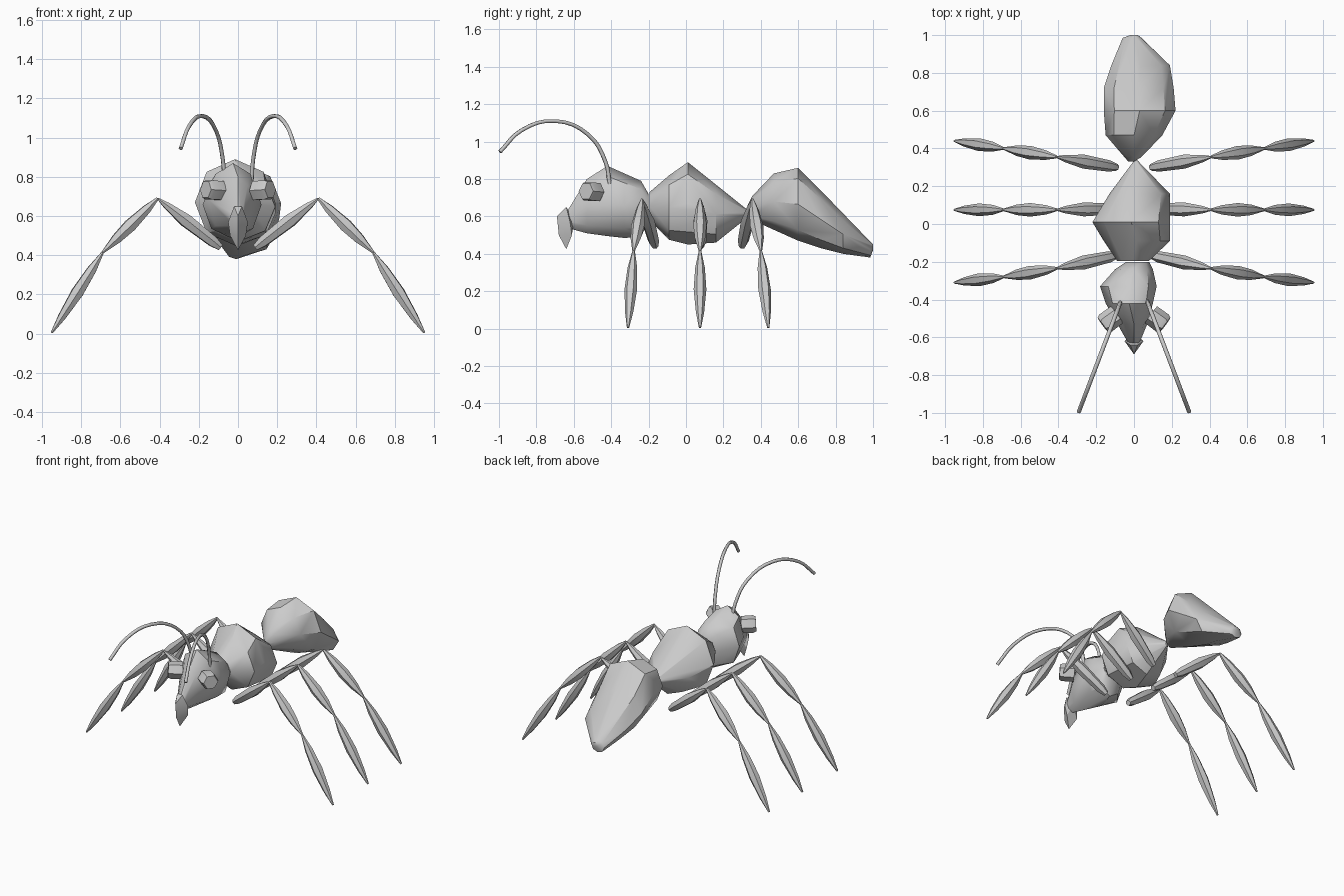
import bpy, bmesh
from math import sin, cos, pi
from mathutils import Vector

if "Cube" in bpy.data.objects:
    bpy.data.objects.remove(bpy.data.objects["Cube"])


def finish(name, pts_groups, angle=0.6):
    """One object made of the convex hull of each point group."""
    bm = bmesh.new()
    for pts in pts_groups:
        verts = [bm.verts.new(p) for p in pts]
        res = bmesh.ops.convex_hull(bm, input=verts)
        loose = [v for v in verts if v.is_valid and not v.link_faces]
        bmesh.ops.delete(bm, geom=loose, context='VERTS')
    bmesh.ops.recalc_face_normals(bm, faces=bm.faces)
    me = bpy.data.meshes.new(name)
    bm.to_mesh(me)
    bm.free()
    ob = bpy.data.objects.new(name, me)
    bpy.context.collection.objects.link(ob)
    bpy.ops.object.select_all(action='DESELECT')
    ob.select_set(True)
    bpy.context.view_layer.objects.active = ob
    bpy.ops.object.shade_smooth_by_angle(angle=angle)
    return ob


def body(name, stations, n=8):
    """Faceted body from cross-sections: y, x range, z range."""
    pts = []
    for y, x0, x1, z0, z1 in stations:
        for i in range(n):
            a = 2 * pi * i / n
            pts.append(((x0 + x1) / 2 + (x1 - x0) / 2 * cos(a), y,
                        (z0 + z1) / 2 + (z1 - z0) / 2 * sin(a)))
    return finish(name, [pts])


def spindle(a, b, profile, n=6):
    """Points of a tapered rod from a to b; profile = (t, radius)."""
    a, b = Vector(a), Vector(b)
    q = (b - a).to_track_quat('Z', 'Y')
    return [a.lerp(b, t) + q @ Vector((r * cos(2 * pi * i / n), r * sin(2 * pi * i / n), 0))
            for t, r in profile for i in range(n)]


# Three body sections
body("head", [(-0.20, -0.04, 0.08, 0.58, 0.72), (-0.24, -0.10, 0.10, 0.49, 0.79),
              (-0.33, -0.18, 0.12, 0.485, 0.83), (-0.42, -0.15, 0.10, 0.495, 0.87),
              (-0.53, -0.07, 0.07, 0.51, 0.80), (-0.64, -0.025, 0.025, 0.54, 0.62)])
body("thorax", [(-0.195, -0.09, 0.08, 0.58, 0.73), (-0.09, -0.16, 0.19, 0.475, 0.82),
                (0.01, -0.22, 0.19, 0.45, 0.89), (0.16, -0.13, 0.19, 0.46, 0.765),
                (0.335, 0.0, 0.02, 0.60, 0.63)])
body("abdomen", [(0.33, -0.03, 0.0, 0.60, 0.66), (0.355, -0.05, 0.04, 0.58, 0.71),
                 (0.47, -0.15, 0.15, 0.53, 0.83), (0.60, -0.16, 0.22, 0.47, 0.86),
                 (0.72, -0.16, 0.21, 0.43, 0.74), (0.84, -0.12, 0.19, 0.40, 0.61),
                 (0.985, -0.06, 0.04, 0.38, 0.465), (1.0, -0.02, 0.02, 0.42, 0.45)])

# Jaws
finish("jaws", [[(0, -0.69, 0.60), (0, -0.68, 0.50), (0, -0.64, 0.425),
                 (-0.02, -0.64, 0.65), (0.02, -0.64, 0.65),
                 (-0.05, -0.62, 0.57), (0.05, -0.62, 0.57),
                 (-0.04, -0.61, 0.50), (0.04, -0.61, 0.50), (0, -0.60, 0.58)]], 0.4)

# Legs, eyes and antennae on both sides
legs = {"front": (-0.165, -0.235, -0.28, -0.31), "middle": (0.08, 0.075, 0.075, 0.075),
        "rear": (0.30, 0.355, 0.40, 0.44)}
xs, zs = (0.09, 0.41, 0.69, 0.95), (0.44, 0.69, 0.415, 0.005)
prof = [[(0, 0.018), (0.12, 0.03), (0.55, 0.037), (0.85, 0.02), (1, 0.005)],
        [(0, 0.008), (0.2, 0.025), (0.5, 0.036), (0.75, 0.028), (1, 0.007)],
        [(0, 0.007), (0.22, 0.026), (0.5, 0.034), (0.8, 0.022), (1, 0.006)]]
for s, side in ((1, "left"), (-1, "right")):
    for nm, ys in legs.items():
        p = [(s * x, y, z) for x, y, z in zip(xs, ys, zs)]
        finish(f"{nm}_leg_{side}", [spindle(p[i], p[i + 1], prof[i]) for i in range(3)])

    finish("eye_" + side, [spindle((s * 0.09, -0.48, 0.73), (s * 0.165, -0.535, 0.735),
                                   [(0, 0.055), (0.8, 0.056), (1, 0.048)])])

    cu = bpy.data.curves.new("antenna_" + side, 'CURVE')
    cu.dimensions = '3D'
    cu.bevel_depth = 0.011
    cu.bevel_resolution = 1
    cu.use_fill_caps = True
    cu.resolution_u = 4
    path = [(-0.408, 0.775), (-0.43, 0.89), (-0.52, 1.035), (-0.70, 1.11), (-0.88, 1.06), (-0.995, 0.945)]
    sp = cu.splines.new('BEZIER')
    sp.bezier_points.add(len(path) - 1)
    for bp, (y, z) in zip(sp.bezier_points, path):
        bp.co = (s * (0.07 + 0.38 * (-0.41 - y)), y, z)
        bp.handle_left_type = bp.handle_right_type = 'AUTO'
    bpy.context.collection.objects.link(bpy.data.objects.new("antenna_" + side, cu))
